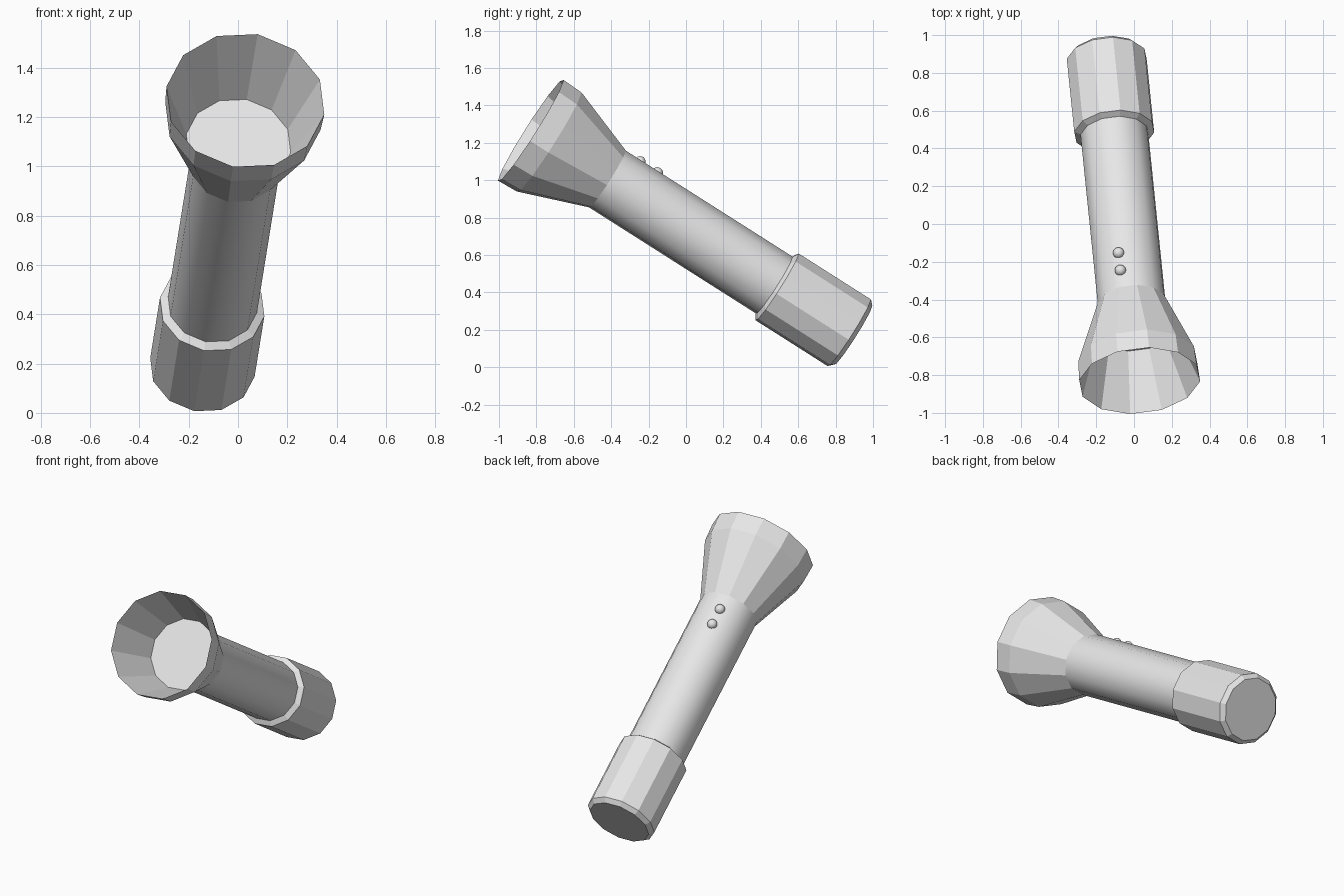
import bpy, bmesh, math
from mathutils import Matrix, Vector

cube = bpy.data.objects.get("Cube")
if cube:
    bpy.data.objects.remove(cube, do_unlink=True)

SIDES = 12

# Single grey material
grey = bpy.data.materials.new("light grey")
grey.use_nodes = True
colour = (0.8, 0.8, 0.8, 1)
grey.diffuse_color = colour
grey.node_tree.nodes["Principled BSDF"].inputs["Base Color"].default_value = colour

# Torch frame: local z runs from the lamp rim to the tail, local y is the button side
rim_centre = Vector((0.03, -0.83, 1.267))
tail_centre = Vector((-0.145, 0.88, 0.18))
z_axis = (tail_centre - rim_centre).normalized()
x_axis = Vector((0, 0, 1)).cross(z_axis).normalized()
y_axis = z_axis.cross(x_axis)
frame = Matrix((x_axis, y_axis, z_axis)).transposed().to_4x4()
frame.translation = rim_centre


def finish(name, bm, smooth):
    mesh = bpy.data.meshes.new(name)
    bm.transform(frame)
    bm.to_mesh(mesh)
    bm.free()
    mesh.materials.append(grey)
    for face in mesh.polygons:
        face.use_smooth = smooth
    obj = bpy.data.objects.new(name, mesh)
    bpy.context.collection.objects.link(obj)
    return obj


def lathe(name, profile, cap_start=False, cap_end=False, smooth=False):
    """Revolve (radius, distance) points; profile order runs towards the tail on the outside."""
    bm = bmesh.new()
    rings = []
    for radius, dist in profile:
        angles = [math.radians(12) + math.tau * i / SIDES for i in range(SIDES)]
        rings.append([bm.verts.new((radius * math.cos(a), radius * math.sin(a), dist)) for a in angles])
    for near, far in zip(rings, rings[1:]):
        for i in range(SIDES):
            j = (i + 1) % SIDES
            bm.faces.new((near[i], near[j], far[j], far[i]))
    if cap_start:
        bm.faces.new(rings[0][::-1])
    if cap_end:
        bm.faces.new(rings[-1])
    return finish(name, bm, smooth)


# Flared head: lens disc, reflector wall, rim band and outer cone
lathe("lamp_head", [(0.215, 0.325), (0.325, 0), (0.32, 0.117), (0.183, 0.487)], cap_start=True)

# Smooth handle tube
lathe("handle", [(0.183, 0.487), (0.183, 1.55)], smooth=True)

# Faceted tail cap with bevelled ends
lathe("tail_cap", [(0.183, 1.548), (0.215, 1.566), (0.215, 2.025), (0.19, 2.05)], cap_end=True)

# Two round buttons near the head
for label, dist in (("front", 0.59), ("rear", 0.70)):
    bm = bmesh.new()
    bmesh.ops.create_uvsphere(bm, u_segments=16, v_segments=10, radius=0.03,
                              matrix=Matrix.Translation((0.042, 0.174, dist)))
    finish(label + "_button", bm, True)
